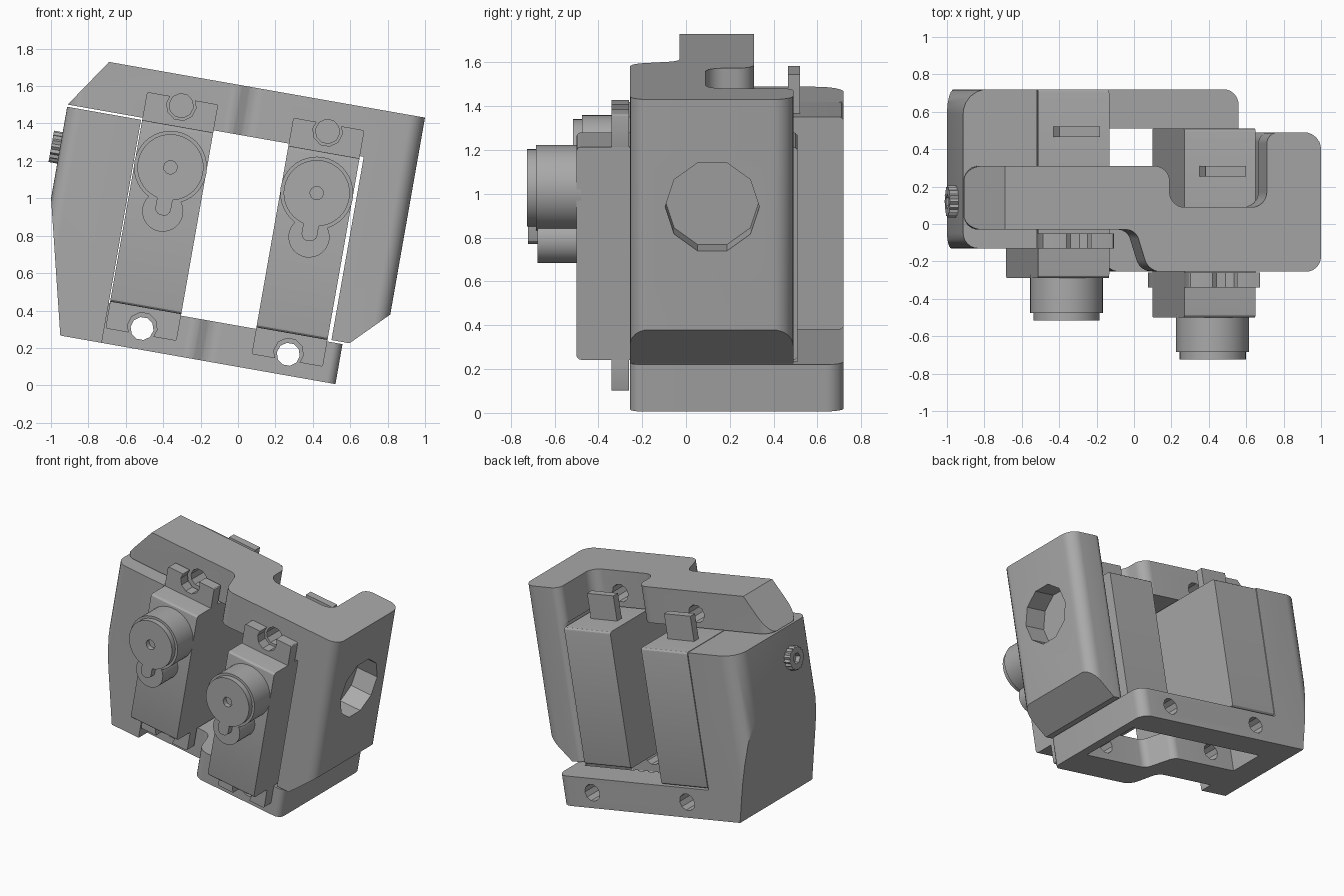
import bpy, bmesh, math
from mathutils import Vector

cube = bpy.data.objects.get("Cube")
if cube:
    bpy.data.objects.remove(cube, do_unlink=True)

grey = bpy.data.materials.new("plain_grey")
grey.use_nodes = True
grey.diffuse_color = (0.4, 0.4, 0.4, 1)
grey.node_tree.nodes["Principled BSDF"].inputs["Base Color"].default_value = (0.4, 0.4, 0.4, 1)
parts = []


def rounded(corners, steps=6):
    """Outline from (a, b, radius) corners, each replaced by a fillet arc."""
    out = []
    for i, (a, b, r) in enumerate(corners):
        p = Vector((a, b))
        if r == 0:
            out.append(p)
            continue
        d1 = (Vector(corners[i - 1][:2]) - p).normalized()
        d2 = (Vector(corners[(i + 1) % len(corners)][:2]) - p).normalized()
        half = d1.angle(d2) / 2
        reach = r / math.tan(half)
        centre = p + (d1 + d2).normalized() * (r / math.sin(half))
        v1, v2 = p + d1 * reach - centre, p + d2 * reach - centre
        for k in range(steps + 1):
            t = k / steps
            out.append(centre + (v1.lerp(v2, t)).normalized() * r)
    return out


def rect(a0, a1, b0, b1, r=0):
    return rounded([(a0, b0, r), (a1, b0, r), (a1, b1, r), (a0, b1, r)], 3)


def circle(a, b, r, n=32, r2=None):
    """Regular outline; r2 gives alternating radii for a knurl."""
    return [Vector((a + q * math.cos(2 * math.pi * k / n), b + q * math.sin(2 * math.pi * k / n)))
            for k in range(n) for q in [r2 if r2 and k % 2 else r]]


def prism(name, outline, axis, lo, hi):
    """Extrude an outline along the given axis from lo to hi."""
    place = {"x": lambda p: (lo, p[0], p[1]),
             "y": lambda p: (p[0], lo, p[1]),
             "z": lambda p: (p[0], p[1], lo)}[axis]
    bm = bmesh.new()
    face = bm.faces.new([bm.verts.new(place(p)) for p in outline])
    ext = bmesh.ops.extrude_face_region(bm, geom=[face])
    shift = Vector([hi - lo if axis == c else 0 for c in "xyz"])
    bmesh.ops.translate(bm, vec=shift, verts=[g for g in ext["geom"] if isinstance(g, bmesh.types.BMVert)])
    bmesh.ops.recalc_face_normals(bm, faces=bm.faces)
    mesh = bpy.data.meshes.new(name)
    bm.to_mesh(mesh)
    bm.free()
    mesh.materials.append(grey)
    ob = bpy.data.objects.new(name, mesh)
    bpy.context.collection.objects.link(ob)
    parts.append(ob)
    return ob


def combine(ob, tool, mode="DIFFERENCE"):
    mod = ob.modifiers.new("combine", "BOOLEAN")
    mod.operation, mod.object, mod.solver = mode, tool, "EXACT"
    bpy.context.view_layer.objects.active = ob
    bpy.ops.object.modifier_apply(modifier=mod.name)
    parts.remove(tool)
    bpy.data.objects.remove(tool, do_unlink=True)


def cut(ob, outline, axis, lo, hi):
    combine(ob, prism("cutter", outline, axis, lo, hi))


SERVOS = {"left_hand": (0.236, -0.21), "right_hand": (-0.558, 0.0)}
AXLE_Y, AXLE_Z = 0.12, 1.085

# Upper bracket: stepped top plate and the wall hanging from it
upper = prism("upper_bracket", rounded([
    (-1.157, -0.03, 0.08), (-0.27, -0.03, 0.07), (-0.2, -0.255, 0.09), (0.736, -0.255, 0.08),
    (0.736, 0.49, 0.09), (0.442, 0.49, 0.06), (0.442, 0.09, 0.08), (-0.086, 0.09, 0.08),
    (-0.086, 0.31, 0.08), (-1.157, 0.31, 0.08)]), "z", 1.32, 1.583)
wall = prism("hanging_wall", rounded([
    (0.45, -0.255, 0), (0.736, -0.255, 0.08), (0.736, 0.49, 0.09), (0.45, 0.49, 0.05)]), "z", 0.325, 1.45)
combine(upper, wall, "UNION")
cut(upper, [(0.424, 0.2), (0.836, 0.615), (1.0, 0.2)], "y", -1, 1)
cut(upper, [(-1.225, 1.22), (-0.9, 1.7), (-1.4, 1.7), (-1.4, 1.22)], "y", -1, 1)
cut(upper, circle(AXLE_Y, AXLE_Z, 0.215, 10), "x", 0.57, 0.9)

# Lower bracket: bottom frame with an opening, and the tapering side wall
lower = prism("lower_bracket", rounded([
    (-1.1, -0.03, 0), (-0.27, -0.03, 0.07), (-0.2, -0.255, 0.09), (0.512, -0.255, 0.05),
    (0.512, 0.72, 0.08), (-1.1, 0.72, 0)]), "z", 0.097, 0.314)
cut(lower, rounded([
    (-0.75, 0.23, 0), (-0.2, 0.23, 0.06), (-0.12, 0.01, 0.06), (0.43, 0.01, 0),
    (0.43, 0.51, 0), (-0.75, 0.51, 0)]), "z", 0, 0.5)
side = prism("side_wall", rounded([
    (-1.158, -0.13, 0.08), (-0.757, -0.13, 0), (-0.757, 0.72, 0), (-1.158, 0.72, 0.13)]), "z", 0.097, 1.308)
combine(lower, side, "UNION")
cut(lower, [(-1.2315, 1.11), (-0.958, 0), (-1.5, 0), (-1.5, 1.11)], "y", -1, 1)

# Screw holes through both brackets
for cx, d in SERVOS.values():
    cut(upper, circle(cx, 1.42, 0.065, 10), "y", -0.6, 0.9)
    cut(lower, circle(cx, 0.21, 0.062, 10), "y", -0.6, 0.9)

# Knurled axle screw on the side wall
knob = prism("knurled_screw", circle(AXLE_Y, AXLE_Z, 0.085, 32, 0.075), "x", -1.205, -1.14)
cut(knob, circle(AXLE_Y, AXLE_Z, 0.04, 6), "x", -1.3, -1.17)

# Servos
for side_name, (cx, d) in SERVOS.items():
    front = -0.29 + d
    prism(side_name + "_servo_body", rect(front, 0.72 + d, 0.322, 1.308, 0.02), "x", cx - 0.193, cx + 0.193)
    for end, hole_z, z0, z1 in (("upper", 1.42, 1.29, 1.46), ("lower", 0.217, 0.177, 0.34)):
        tab = prism(f"{side_name}_{end}_tab", rect(cx - 0.193, cx + 0.193, z0, z1, 0.01), "y", -0.13 + d, -0.05 + d)
        cut(tab, circle(cx, hole_z, 0.08, 10), "y", -1, 1)
    prism(side_name + "_cable_tab", rect(cx - 0.11, cx + 0.11, 1.29, 1.49), "y", 0.465 + d, 0.52 + d)

    # Gear housing with the round output disc and its short arm
    housing = prism(side_name + "_gear_housing", circle(cx, AXLE_Z, 0.195, 40), "y", front - 0.185, front + 0.02)
    small = prism("small_housing", circle(cx, 0.847, 0.11, 28), "y", front - 0.178, front + 0.02)
    combine(housing, small, "UNION")
    horn = prism(side_name + "_output_horn", circle(cx, AXLE_Z, 0.177, 40), "y", front - 0.225, front - 0.17)
    arm = prism("arm", rect(cx - 0.042, cx + 0.042, 0.825, AXLE_Z, 0.035), "y", front - 0.222, front - 0.17)
    combine(horn, arm, "UNION")
    cut(horn, circle(cx, AXLE_Z, 0.036, 12), "y", front - 0.3, front - 0.19)

# Tilt the whole assembly and smooth the curved faces
bpy.ops.object.select_all(action="DESELECT")
for ob in parts:
    ob.rotation_euler = (0, math.radians(10), 0)
    ob.select_set(True)
bpy.context.view_layer.objects.active = parts[0]
bpy.ops.object.shade_smooth_by_angle(angle=math.radians(30))
